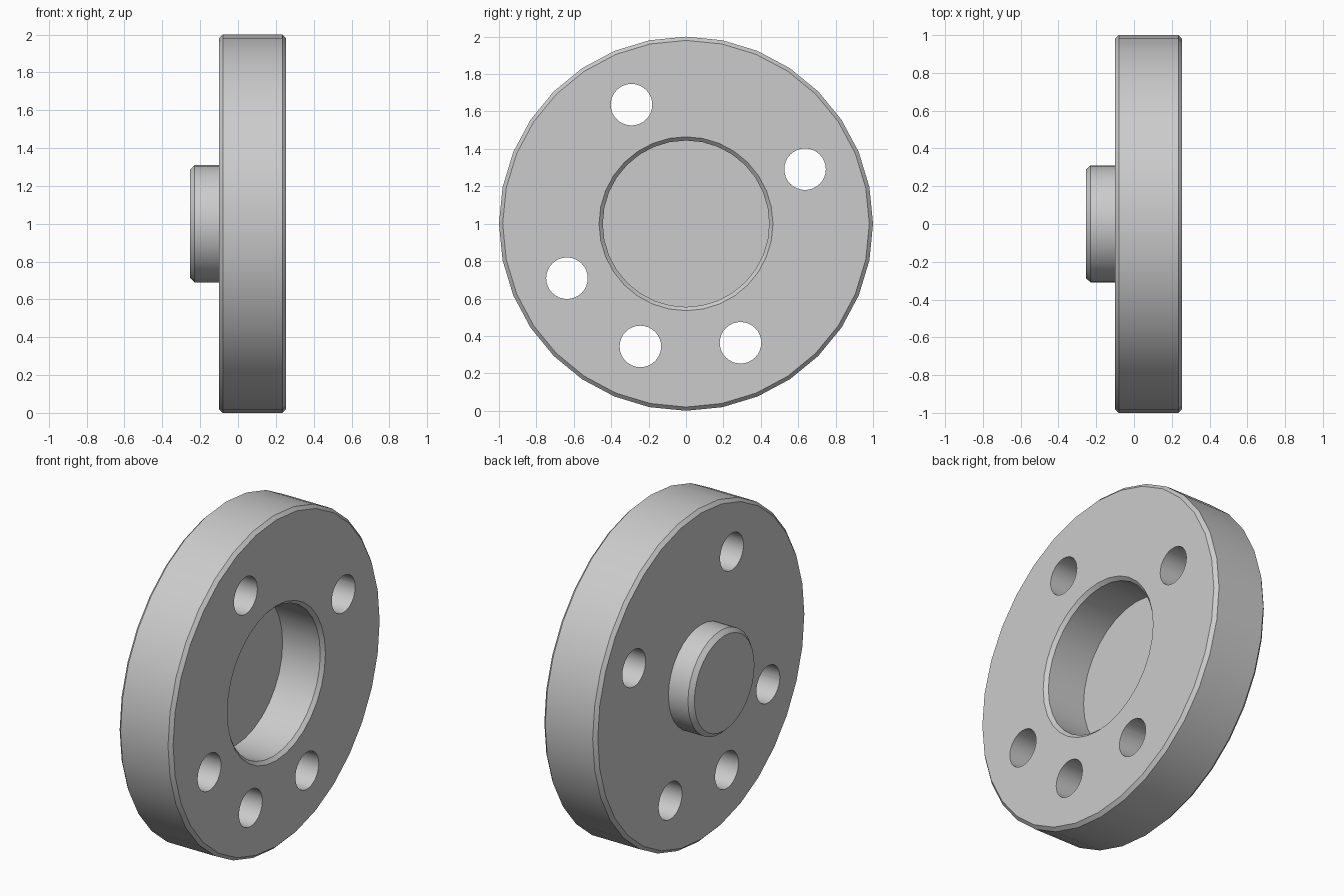
import bpy
import bmesh
from math import cos, sin, radians, tau
from mathutils import Vector

if "Cube" in bpy.data.objects:
    bpy.data.objects.remove(bpy.data.objects["Cube"], do_unlink=True)

SIDES = 32
CENTRE = Vector((0, 0, 1))

grey = bpy.data.materials.new("plain grey")
grey.use_nodes = True
colour = (0.6, 0.6, 0.6, 1)
grey.diffuse_color = colour
grey.node_tree.nodes["Principled BSDF"].inputs["Base Color"].default_value = colour


def lathe(bm, profile, centre):
    """Turn (x, radius) points around the x axis and cap both ends."""
    rings = []
    for x, r in profile:
        rings.append([bm.verts.new(centre + Vector((x, r * cos(tau * i / SIDES), r * sin(tau * i / SIDES))))
                      for i in range(SIDES)])
    for a, b in zip(rings, rings[1:]):
        for i in range(SIDES):
            j = (i + 1) % SIDES
            bm.faces.new((a[i], a[j], b[j], b[i]))
    bm.faces.new(rings[0])
    bm.faces.new(rings[-1])


def make_object(name, bm):
    bmesh.ops.recalc_face_normals(bm, faces=bm.faces)
    mesh = bpy.data.meshes.new(name)
    bm.to_mesh(mesh)
    bm.free()
    mesh.materials.append(grey)
    obj = bpy.data.objects.new(name, mesh)
    bpy.context.collection.objects.link(obj)
    return obj


# Flange with chamfered rim, round boss on one side and deep recess on the other
bm = bmesh.new()
lathe(bm, [(-0.255, 0.285), (-0.23, 0.31), (-0.1, 0.31),
           (-0.1, 0.98), (-0.08, 1), (0.235, 1), (0.255, 0.98),
           (0.255, 0.465), (0.235, 0.445), (-0.015, 0.445)], CENTRE)
flange = make_object("flange", bm)

# Five through holes on one bolt circle
bm = bmesh.new()
for angle in (24.6, 114.6, 204.6, 249.6, 294.6):
    a = radians(angle)
    lathe(bm, [(-0.5, 0.111), (0.5, 0.111)], CENTRE + 0.7 * Vector((0, cos(a), sin(a))))
cutter = make_object("bolt_hole_cutter", bm)
cutter.hide_render = True

holes = flange.modifiers.new("bolt holes", 'BOOLEAN')
holes.operation = 'DIFFERENCE'
holes.solver = 'EXACT'
holes.object = cutter

bpy.ops.object.select_all(action='DESELECT')
flange.select_set(True)
bpy.context.view_layer.objects.active = flange
bpy.ops.object.modifier_apply(modifier=holes.name)
bpy.data.objects.remove(cutter, do_unlink=True)
bpy.ops.object.shade_smooth_by_angle(angle=radians(30))
